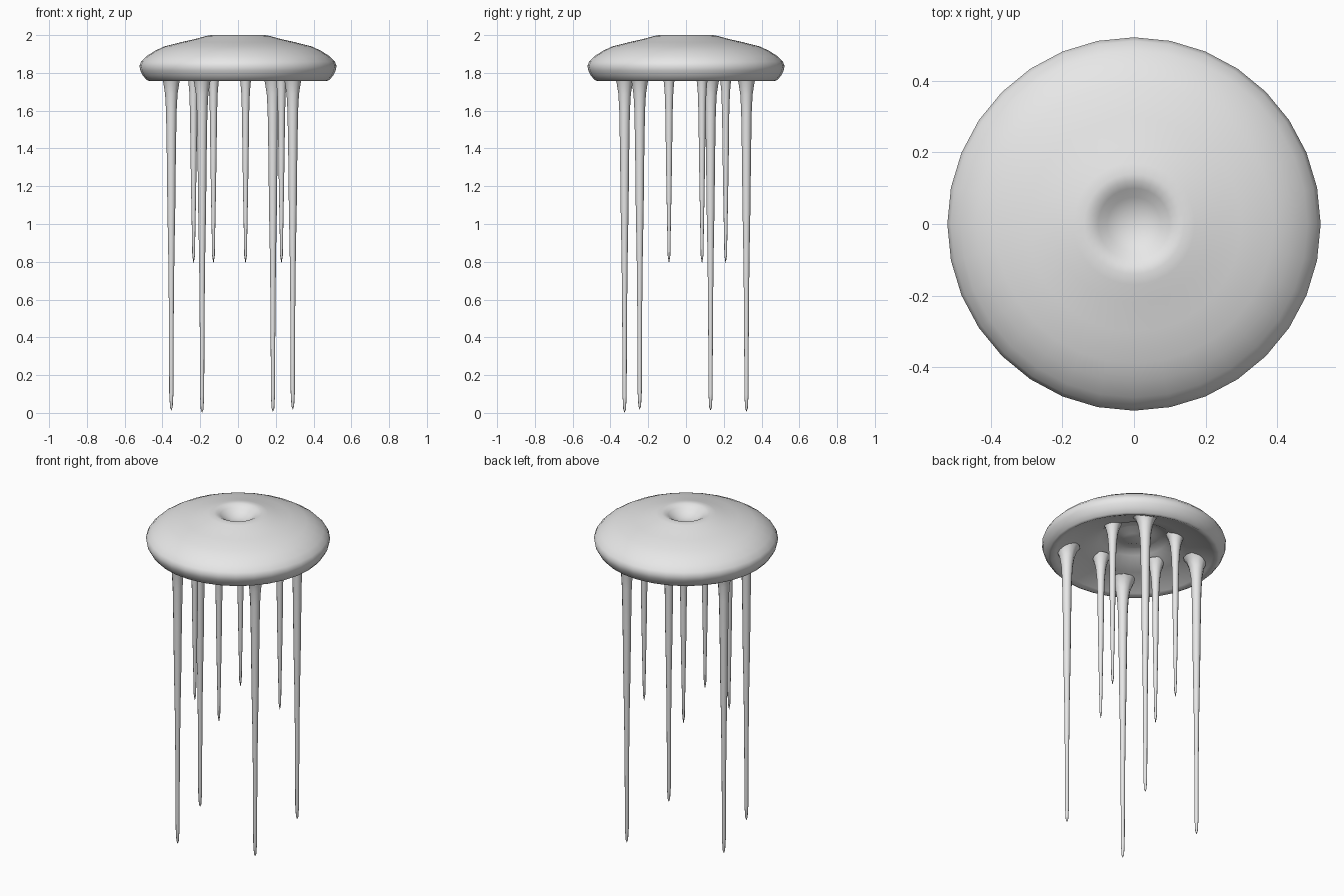
import bpy
import bmesh
import math

cube = bpy.data.objects.get("Cube")
if cube:
    bpy.data.objects.remove(cube, do_unlink=True)

grey = bpy.data.materials.new("pale grey")
grey.use_nodes = True
grey.diffuse_color = (0.8, 0.8, 0.8, 1)
grey.node_tree.nodes["Principled BSDF"].inputs["Base Color"].default_value = (0.8, 0.8, 0.8, 1)


def lathe(name, profile, sides, centre=(0, 0)):
    """Turn a (radius, height) profile around an upright axis."""
    bm = bmesh.new()
    verts = [bm.verts.new((r, 0, z)) for r, z in profile]
    edges = [bm.edges.new(pair) for pair in zip(verts, verts[1:])]
    bmesh.ops.spin(bm, geom=verts + edges, cent=(0, 0, 0), axis=(0, 0, 1),
                   angle=math.tau, steps=sides, use_merge=True)
    bmesh.ops.remove_doubles(bm, verts=bm.verts, dist=0.0005)
    rims = [e for e in bm.edges if e.is_boundary]
    if rims:
        bmesh.ops.holes_fill(bm, edges=rims)
    bmesh.ops.recalc_face_normals(bm, faces=bm.faces)
    mesh = bpy.data.meshes.new(name)
    bm.to_mesh(mesh)
    bm.free()
    mesh.materials.append(grey)
    obj = bpy.data.objects.new(name, mesh)
    obj.location = (*centre, 0)
    bpy.context.collection.objects.link(obj)
    bpy.ops.object.select_all(action='DESELECT')
    obj.select_set(True)
    bpy.context.view_layer.objects.active = obj
    bpy.ops.object.shade_smooth_by_angle(angle=math.radians(60))
    return obj


# Bell: dimpled crown, rounded rim, hollow underside with a bulge below the dimple
bell_top = [(0, 1.945), (0.04, 1.95), (0.075, 1.966), (0.1, 1.986), (0.12, 1.997),
            (0.14, 2.0), (0.17, 1.995), (0.22, 1.981), (0.3, 1.963), (0.39, 1.94),
            (0.44, 1.917), (0.485, 1.888), (0.512, 1.86), (0.522, 1.838)]
bell_under = [(0.517, 1.812), (0.503, 1.785), (0.485, 1.764), (0.472, 1.757),
              (0.445, 1.77), (0.39, 1.798), (0.3, 1.825), (0.24, 1.842),
              (0.19, 1.872), (0.15, 1.895), (0.11, 1.892), (0.06, 1.872), (0, 1.862)]
lathe("bell", bell_top + bell_under, 32)


def tentacle(name, centre, tip, root, shape):
    """Hanging arm that flares into the underside; shape is (radius, share of length)."""
    profile = [(r, root - t * (root - tip)) for r, t in shape]
    lathe(name, profile, 12, centre)


long_shape = [(0.075, 0), (0.058, 0.012), (0.043, 0.035), (0.033, 0.07), (0.028, 0.12),
              (0.024, 0.25), (0.021, 0.4), (0.016, 0.55), (0.013, 0.7),
              (0.0115, 0.85), (0.011, 0.95), (0.007, 0.99), (0, 1)]
short_shape = [(0.055, 0), (0.042, 0.025), (0.03, 0.07), (0.023, 0.14), (0.019, 0.25),
               (0.0165, 0.45), (0.013, 0.65), (0.009, 0.85), (0.007, 0.96), (0, 1)]

# Four long outer tentacles
outer = [(-0.19, -0.325, 0), (-0.353, 0.13, 0.012), (0.29, -0.245, 0.018), (0.185, 0.32, 0.006)]
for i, (x, y, tip) in enumerate(outer):
    tentacle(f"long_tentacle_{i + 1}", (x, y), tip, 1.815, long_shape)

# Four short inner tentacles
inner = [(-0.235, -0.09), (0.04, -0.245), (-0.13, 0.21), (0.23, 0.085)]
for i, spot in enumerate(inner):
    tentacle(f"short_tentacle_{i + 1}", spot, 0.79, 1.85, short_shape)
